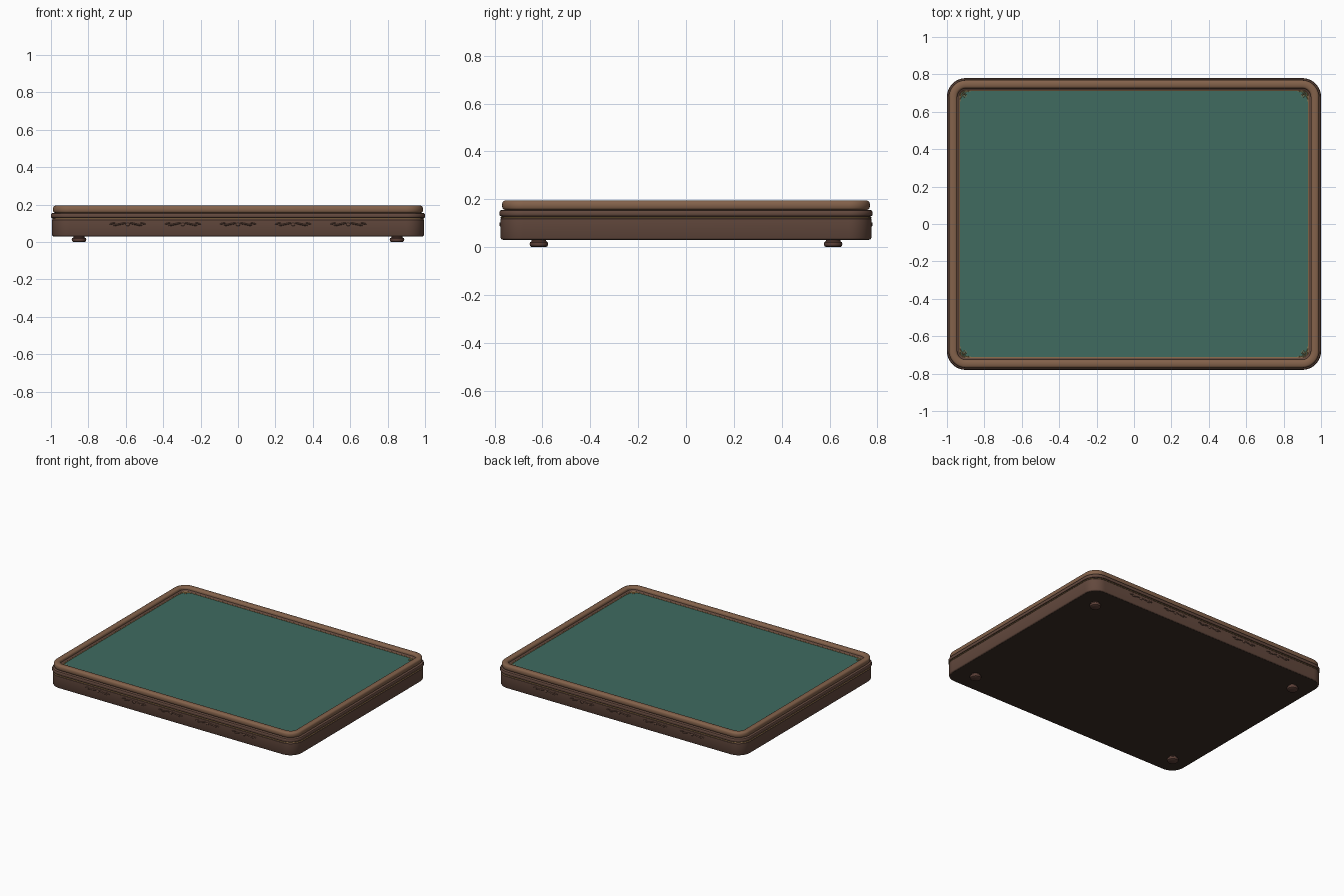
import bpy, bmesh, math
from mathutils import Vector

cube = bpy.data.objects.get("Cube")
if cube:
    bpy.data.objects.remove(cube, do_unlink=True)

HALF_X, HALF_Y, CORNER, STEPS = 1.0, 0.78, 0.1, 10


def material(name, rgb):
    m = bpy.data.materials.new(name)
    m.use_nodes = True
    m.diffuse_color = (*rgb, 1)
    m.node_tree.nodes["Principled BSDF"].inputs["Base Color"].default_value = (*rgb, 1)
    return m


WALNUT = material("walnut brown", (0.125, 0.066, 0.047))
OAK = material("light wood", (0.23, 0.122, 0.07))
DARK = material("dark underside", (0.042, 0.026, 0.019))
FELT = material("green felt", (0.05, 0.145, 0.118))
BRASS = material("aged brass", (0.36, 0.22, 0.08))
FOOT = material("foot brown", (0.105, 0.05, 0.038))


def finish(name, bm, mat, angle=35):
    bmesh.ops.recalc_face_normals(bm, faces=bm.faces)
    mesh = bpy.data.meshes.new(name)
    bm.to_mesh(mesh)
    bm.free()
    mesh.materials.append(mat)
    ob = bpy.data.objects.new(name, mesh)
    bpy.context.collection.objects.link(ob)
    bpy.ops.object.select_all(action='DESELECT')
    ob.select_set(True)
    bpy.context.view_layer.objects.active = ob
    bpy.ops.object.shade_smooth_by_angle(angle=math.radians(angle))
    return ob


def outline(inset, z):
    """Rounded rectangle, moved inward by inset."""
    r = max(CORNER - inset, 0.015)
    pts = []
    for q, (sx, sy) in enumerate([(1, 1), (-1, 1), (-1, -1), (1, -1)]):
        for i in range(STEPS + 1):
            a = math.pi / 2 * (q + i / STEPS)
            pts.append((sx * (HALF_X - inset - r) + r * math.cos(a),
                        sy * (HALF_Y - inset - r) + r * math.sin(a), z))
    return pts


def sweep(name, profile, mat, closed=False, cap=False):
    """Run an (inset, z) profile around the rounded rectangle."""
    bm = bmesh.new()
    rings = [[bm.verts.new(p) for p in outline(*step)] for step in profile]
    pairs = list(zip(rings, rings[1:]))
    if closed:
        pairs.append((rings[-1], rings[0]))
    for a, b in pairs:
        for i in range(len(a)):
            j = (i + 1) % len(a)
            bm.faces.new((a[i], a[j], b[j], b[i]))
    if cap:
        bm.faces.new(rings[0])
        bm.faces.new(rings[-1])
    return finish(name, bm, mat)


def oval(inset, z, w, h, power=1.0, n=16):
    """Closed oval profile; a low power makes it boxier."""
    def shaped(v):
        return math.copysign(abs(v) ** power, v)
    angles = [2 * math.pi * i / n for i in range(n)]
    return [(inset + w * shaped(math.cos(a)), z + h * shaped(math.sin(a))) for a in angles]


def tube(name, points, radius, mat):
    curve = bpy.data.curves.new(name, 'CURVE')
    curve.dimensions = '3D'
    curve.bevel_depth = radius
    curve.bevel_resolution = 1
    curve.use_fill_caps = True
    line = curve.splines.new('POLY')
    line.points.add(len(points) - 1)
    for p, co in zip(line.points, points):
        p.co = (*co, 1)
    curve.materials.append(mat)
    ob = bpy.data.objects.new(name, curve)
    bpy.context.collection.objects.link(ob)


# Case body with softened bottom edge, then the moulding above it
sweep("case_body", [(0.012, 0.031), (0.008, 0.033), (0.005, 0.038), (0.005, 0.118),
                    (0.009, 0.122), (0.009, 0.13)], WALNUT, cap=True)
sweep("case_moulding", [(0.009, 0.128), (0.003, 0.13), (0.0, 0.135), (0.0, 0.147),
                        (0.004, 0.153), (0.012, 0.156), (0.03, 0.156)], WALNUT, cap=True)
sweep("base_panel", [(0.014, 0.03), (0.014, 0.036)], DARK, cap=True)
sweep("case_brass_line", oval(0.007, 0.124, 0.003, 0.002, n=8), BRASS, closed=True)

# Raised rail, its inner lip and the playing surface
sweep("top_rail", oval(0.033, 0.175, 0.022, 0.02, 0.65), OAK, closed=True)
sweep("inner_lip", [(0.048, 0.156), (0.048, 0.178), (0.058, 0.175), (0.066, 0.168),
                    (0.067, 0.156)], WALNUT, closed=True)
sweep("felt_brass_line", oval(0.067, 0.166, 0.002, 0.002, n=8), BRASS, closed=True)
sweep("felt_surface", [(0.064, 0.155), (0.064, 0.164)], FELT, cap=True)

# Turned feet
foot_profile = [(0.0, 0.0), (0.03, 0.0), (0.036, 0.004), (0.039, 0.012), (0.037, 0.02),
                (0.03, 0.025), (0.03, 0.034), (0.0, 0.034)]
for sx, x_name in ((1, "left"), (-1, "right")):
    for sy, y_name in ((-1, "front"), (1, "back")):
        bm = bmesh.new()
        verts = [bm.verts.new((r, 0, z)) for r, z in foot_profile]
        edges = [bm.edges.new(e) for e in zip(verts, verts[1:])]
        bmesh.ops.spin(bm, geom=verts + edges, axis=(0, 0, 1), cent=(0, 0, 0),
                       angle=2 * math.pi, steps=24)
        bmesh.ops.remove_doubles(bm, verts=bm.verts, dist=1e-5)
        bmesh.ops.translate(bm, verts=bm.verts, vec=(sx * 0.85, sy * 0.615, 0))
        finish(f"{y_name}_{x_name}_foot", bm, FOOT)

        # Corner filigree: two arcs and a small scroll on the felt
        for k, size in enumerate((0.035, 0.055)):
            arc = [(sx * (0.93 - size + size * math.cos(a)),
                    sy * (0.71 - size + size * math.sin(a)), 0.165)
                   for a in [math.pi / 2 * i / 8 for i in range(9)]]
            tube(f"{y_name}_{x_name}_corner_arc_{k + 1}", arc, 0.0018, BRASS)
        scroll = [(sx * (0.905 + 0.012 * (1 - i / 20) * math.cos(i * 0.55)),
                   sy * (0.685 + 0.012 * (1 - i / 20) * math.sin(i * 0.55)), 0.165)
                  for i in range(19)]
        tube(f"{y_name}_{x_name}_corner_scroll", scroll, 0.0015, BRASS)

# Carved leaf sprays on the front and back: a bead with leaves fanning to both sides
for sy, side in ((-1, "front"), (1, "back")):
    for n in range(-2, 3):
        bm = bmesh.new()
        centre = Vector((n * 0.295, sy * (HALF_Y - 0.006), 0.094))
        leaves = [(0, 0, 0.012, 0.009)]
        for d in (-1, 1):
            leaves += [(d * 0.03, 0.004, 0.02, 0.005), (d * 0.058, -0.002, 0.02, 0.005),
                       (d * 0.082, 0.005, 0.016, 0.004)]
        for dx, dz, lx, lz in leaves:
            made = bmesh.ops.create_uvsphere(bm, u_segments=12, v_segments=6, radius=1)
            for v in made["verts"]:
                lean = -0.2 * v.co.x * lx * (1 if dx > 0 else -1 if dx < 0 else 0)
                v.co = centre + Vector((dx + v.co.x * lx, v.co.y * 0.006,
                                        dz + v.co.z * lz + lean))
        finish(f"{side}_leaf_spray_{n + 3}", bm, WALNUT)
